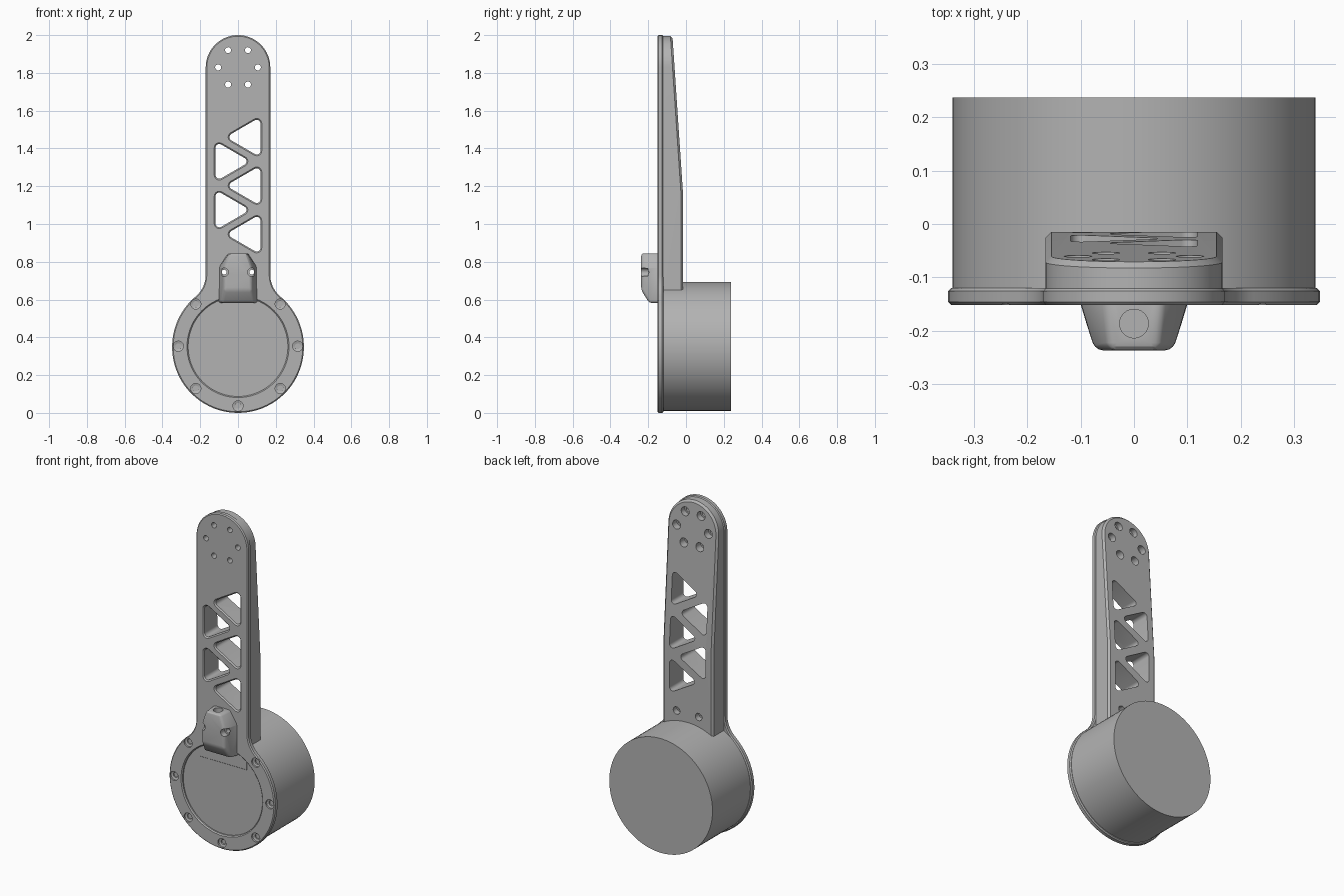
import bpy, bmesh
from math import sin, cos, pi, atan2, sqrt
from mathutils import Vector

old = bpy.data.objects.get("Cube")
if old:
    bpy.data.objects.remove(old)

grey = bpy.data.materials.new("metal_grey")
grey.use_nodes = True
grey.diffuse_color = (0.45, 0.45, 0.45, 1)
grey.node_tree.nodes["Principled BSDF"].inputs["Base Color"].default_value = (0.45, 0.45, 0.45, 1)

FRONT, HUB_Z, HUB_R = -0.152, 0.349, 0.349
ARM_W, TIP_Z = 0.171, 1.829


def arc(cx, cz, r, a0, a1, n):
    return [(cx + r * cos(a0 + (a1 - a0) * i / n), cz + r * sin(a0 + (a1 - a0) * i / n))
            for i in range(n + 1)]


def circle(x, z, r, n=24):
    return arc(x, z, r, 0, 2 * pi, n)[:-1]


def at_y(outline, y):
    return [(x, y, z) for x, z in outline]


def loft(bm, rings):
    """Closed solid through rings of equal point count."""
    loops = [[bm.verts.new(p) for p in ring] for ring in rings]
    n = len(loops[0])
    for a, b in zip(loops, loops[1:]):
        for i in range(n):
            j = (i + 1) % n
            bm.faces.new((a[i], a[j], b[j], b[i]))
    bm.faces.new(loops[0])
    bm.faces.new(loops[-1])


def lathe(bm, x, z, steps, n=24):
    """Stepped round solid along y from (y, radius) pairs."""
    loft(bm, [at_y(circle(x, z, r, n), y) for y, r in steps])


def make(name, bm):
    bmesh.ops.recalc_face_normals(bm, faces=bm.faces[:])
    mesh = bpy.data.meshes.new(name)
    bm.to_mesh(mesh)
    bm.free()
    mesh.materials.append(grey)
    ob = bpy.data.objects.new(name, mesh)
    bpy.context.collection.objects.link(ob)
    return ob


def finish(ob, cutters=(), bevel=0, segments=1):
    bpy.ops.object.select_all(action='DESELECT')
    bpy.context.view_layer.objects.active = ob
    ob.select_set(True)
    if bevel:
        m = ob.modifiers.new("edge", 'BEVEL')
        m.width, m.segments = bevel, segments
        m.limit_method, m.angle_limit = 'ANGLE', 0.45
        bpy.ops.object.modifier_apply(modifier=m.name)
    for c in cutters:
        m = ob.modifiers.new("cut", 'BOOLEAN')
        m.operation, m.solver, m.object = 'DIFFERENCE', 'EXACT', c
        bpy.ops.object.modifier_apply(modifier=m.name)
    bpy.ops.object.shade_smooth_by_angle(angle=0.4)


def plate_outline(d):
    """Round hub blended into the straight arm, inset by d."""
    blend = 0.15
    fx = ARM_W + blend
    fz = HUB_Z + sqrt((HUB_R + blend) ** 2 - fx ** 2)
    phi = atan2(fz - HUB_Z, fx)
    half = arc(0, HUB_Z, HUB_R - d, -pi / 2, phi, 32)
    half += arc(fx, fz, blend + d, phi + pi, pi, 10)
    half += arc(0, TIP_Z, ARM_W - d, 0, pi / 2, 16)
    return half + [(-x, z) for x, z in half[-2:0:-1]]


def window_outline(side, zc, d):
    """Rounded triangle with its upright edge on the given side."""
    hx, tip, hz, r = 0.099, -0.025, 0.072, 0.02 + d
    a = atan2(hx - tip, -hz)
    pts = arc(hx, hz, r, 0, a, 7) + arc(tip, 0, r, a, 2 * pi - a, 7)
    pts += arc(hx, -hz, r, 2 * pi - a, 2 * pi, 7)
    return [(side * x, zc + z) for x, z in pts]


# Cutters: triangular windows, bolt holes, cable hole
bm = bmesh.new()
for i in range(5):
    side, zc = (1, -1)[i % 2], 1.46 - 0.1285 * i
    loft(bm, [at_y(window_outline(side, zc, d), y)
              for y, d in ((FRONT - 0.001, 0.008), (FRONT + 0.007, 0), (0.1, 0))])
for i in range(6):
    a = i * pi / 3
    lathe(bm, 0.105 * cos(a), TIP_Z + 0.105 * sin(a),
          [(-0.2, 0.016), (-0.1, 0.016), (-0.1, 0.026), (0.1, 0.026)])
for i in range(8):
    a = i * pi / 4
    if i != 2:
        lathe(bm, 0.316 * cos(a), HUB_Z + 0.004 + 0.316 * sin(a),
              [(-0.17, 0.027), (-0.142, 0.027), (-0.138, 0.015), (-0.1, 0.015)])
for x in (-0.073, 0.073):
    lathe(bm, x, 0.745, [(-0.3, 0.022), (-0.2, 0.022), (-0.2, 0.013),
                         (-0.05, 0.013), (-0.05, 0.022), (0.05, 0.022)])
loft(bm, [[(x, y, z) for x, y in circle(0, -0.187, 0.027)] for z in (0.8, 0.9)])
holes = make("hole_cutter", bm)

# Cutter: shallow round recess in the hub face
bm = bmesh.new()
lathe(bm, 0, HUB_Z + 0.002, [(-0.17, 0.27), (FRONT, 0.27), (-0.146, 0.264), (-0.138, 0.264)], 72)
recess = make("recess_cutter", bm)

# Front plate with chamfered rim
bm = bmesh.new()
loft(bm, [at_y(plate_outline(d), y) for y, d in
          ((FRONT, 0.006), (FRONT + 0.006, 0), (-0.126, 0), (-0.12, 0.006))])
finish(make("front_plate", bm), (holes, recess))

# Arm body: rounded bar whose back slopes thinner towards the tip
bm = bmesh.new()
w = ARM_W - 0.005
bar = [(-w, 0.5), (w, 0.5)] + arc(0, TIP_Z, w, 0, pi, 32)
loft(bm, [at_y(bar, -0.14), at_y(bar, -0.015)])
cut = bmesh.ops.bisect_plane(bm, geom=bm.verts[:] + bm.edges[:] + bm.faces[:],
                             plane_co=(0, -0.015, 1.15),
                             plane_no=Vector((0, 0.85, 0.057)).normalized(), clear_outer=True)
bmesh.ops.holes_fill(bm, edges=[e for e in bm.edges if e.is_boundary])
finish(make("arm_body", bm), (holes,), bevel=0.011)

# Motor drum behind the hub
bm = bmesh.new()
lathe(bm, 0, HUB_Z + 0.003, [(-0.13, 0.341), (0.237, 0.341)], 72)
finish(make("drum", bm))

# Cable boss: tapered block with sloped shoulders and foot
bm = bmesh.new()
for x, y, z in ((0.108, -0.125, 0.582), (0.108, -0.125, 0.765), (0.055, -0.125, 0.845),
                (0.087, -0.195, 0.582), (0.073, -0.237, 0.65),
                (0.073, -0.237, 0.765), (0.045, -0.237, 0.845)):
    for s in (-1, 1):
        bm.verts.new((s * x, y, z))
bmesh.ops.convex_hull(bm, input=bm.verts[:])
bmesh.ops.dissolve_limit(bm, angle_limit=0.12, verts=bm.verts[:], edges=bm.edges[:])
finish(make("cable_boss", bm), (holes,), bevel=0.014, segments=3)

for c in (holes, recess):
    bpy.data.objects.remove(c)
